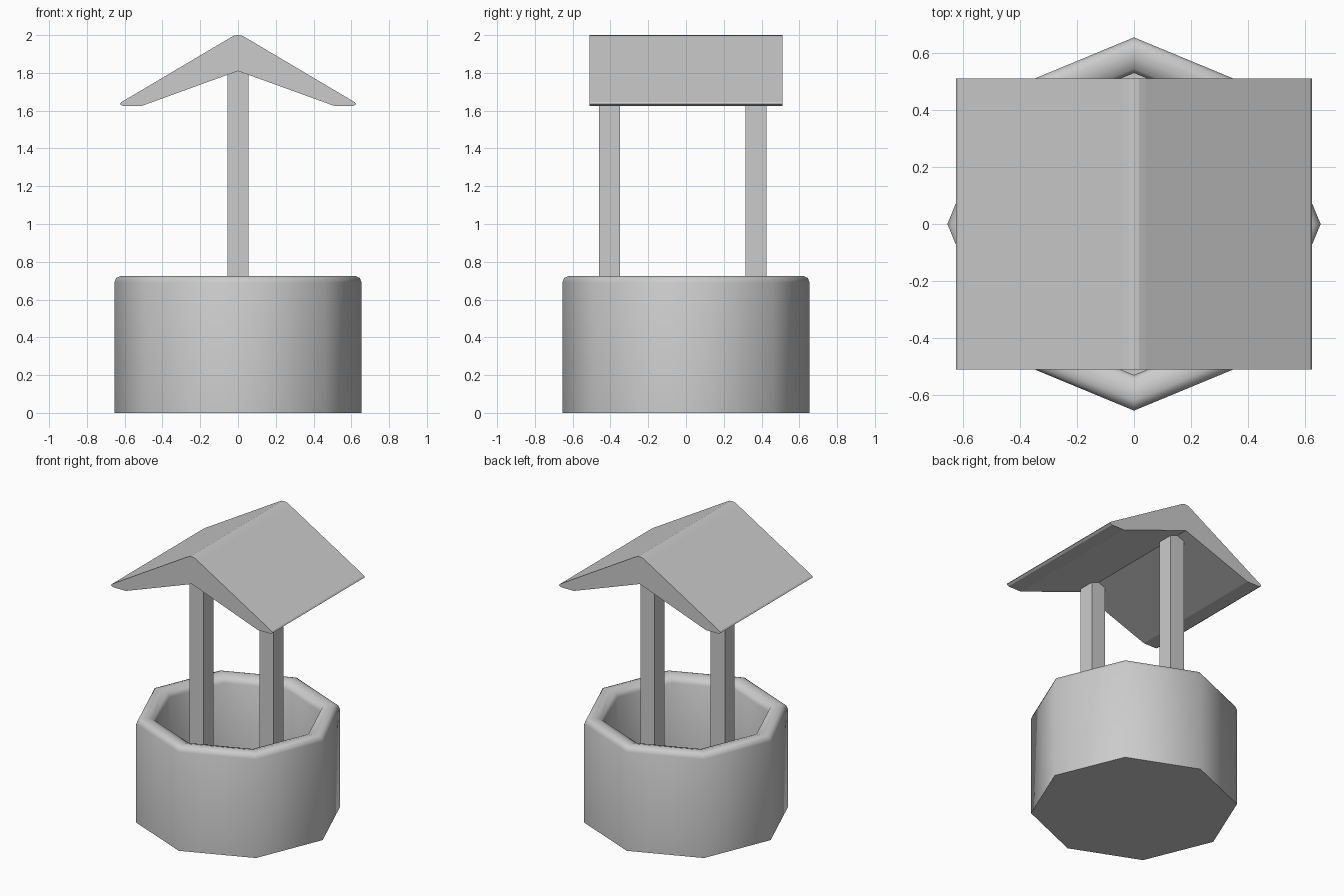
import bpy, bmesh
from math import cos, sin, pi, radians

if "Cube" in bpy.data.objects:
    bpy.data.objects.remove(bpy.data.objects["Cube"])


def make_object(name, bm):
    bmesh.ops.recalc_face_normals(bm, faces=bm.faces)
    mesh = bpy.data.meshes.new(name)
    bm.to_mesh(mesh)
    bm.free()
    obj = bpy.data.objects.new(name, mesh)
    bpy.context.collection.objects.link(obj)
    return obj


def lathe(name, profile, sides):
    """Revolve (radius, z) rings and cap both ends."""
    bm = bmesh.new()
    rings = [[bm.verts.new((r * cos(2 * pi * i / sides), r * sin(2 * pi * i / sides), z))
              for i in range(sides)] for r, z in profile]
    for a, b in zip(rings, rings[1:]):
        for i in range(sides):
            j = (i + 1) % sides
            bm.faces.new((a[i], a[j], b[j], b[i]))
    bm.faces.new(rings[0])
    bm.faces.new(rings[-1])
    return make_object(name, bm)


def prism(name, outline, y0, y1):
    """Extrude an (x, z) outline along y."""
    bm = bmesh.new()
    face = bm.faces.new([bm.verts.new((x, y0, z)) for x, z in outline])
    new = bmesh.ops.extrude_face_region(bm, geom=[face])["geom"]
    bmesh.ops.translate(bm, vec=(0, y1 - y0, 0),
                        verts=[v for v in new if isinstance(v, bmesh.types.BMVert)])
    return make_object(name, bm)


# Octagonal well wall with rounded rim and hollow inside
well = lathe("well_wall", [(0.655, 0), (0.655, 0.69), (0.644, 0.715), (0.62, 0.725),
                           (0.59, 0.725), (0.545, 0.712), (0.53, 0.68), (0.53, 0.12)], 8)
bpy.context.view_layer.objects.active = well
well.select_set(True)
bpy.ops.object.shade_smooth_by_angle(angle=radians(60))

# Square posts, pointed to fit under the roof
FLOOR, W = 0.12, 0.055
post_outline = [(-W, FLOOR), (W, FLOOR), (W, 1.80), (0, 1.82), (-W, 1.80)]
for name, y in (("front_post", -0.405), ("back_post", 0.37)):
    prism(name, post_outline, y - W, y + W)

# Gabled roof: right half of the profile, mirrored
half = [(0.018, 1.998), (0.04, 1.987), (0.618, 1.645), (0.625, 1.635),
        (0.61, 1.625), (0.51, 1.625)]
outline = [(0, 2.0)] + half + [(0, 1.81)] + [(-x, z) for x, z in reversed(half)]
prism("roof", outline, -0.51, 0.51)
